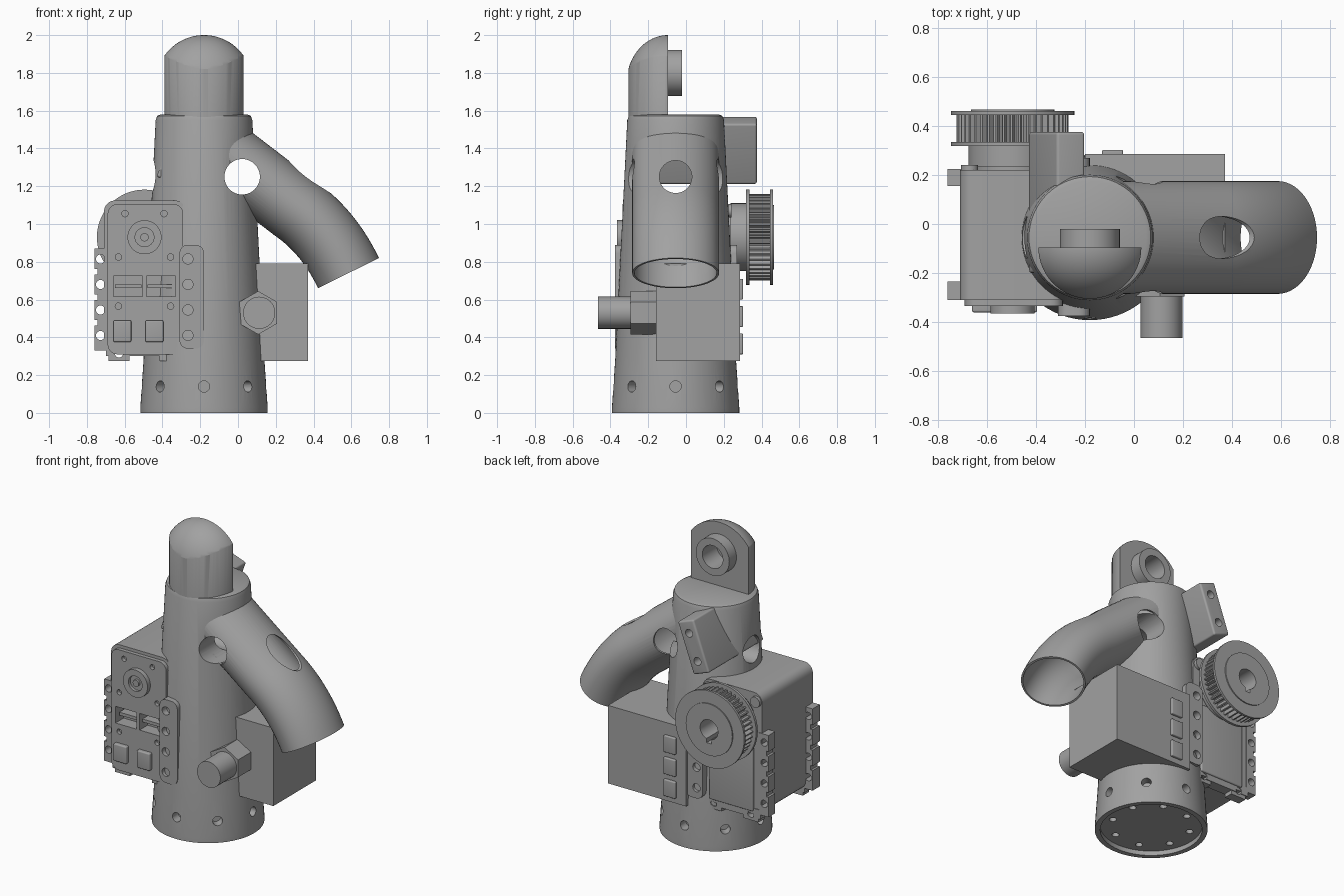
import bpy, bmesh, math
from mathutils import Vector, Matrix

old = bpy.data.objects.get("Cube")
if old:
    bpy.data.objects.remove(old, do_unlink=True)

grey = bpy.data.materials.new("mid grey")
grey.use_nodes = True
COLOR = (0.36, 0.36, 0.36, 1)
grey.diffuse_color = COLOR
grey.node_tree.nodes["Principled BSDF"].inputs["Base Color"].default_value = COLOR

CX, CY = -0.18, -0.055          # column axis
MX, MZ = -0.495, 0.93           # motor shaft axis
AXES = {"x": Matrix.Rotation(math.pi / 2, 4, "Y"),
        "y": Matrix.Rotation(math.pi / 2, 4, "X"),
        "z": Matrix.Identity(4)}


def finish(name, bm):
    bmesh.ops.recalc_face_normals(bm, faces=bm.faces)
    mesh = bpy.data.meshes.new(name)
    bm.to_mesh(mesh)
    bm.free()
    mesh.materials.append(grey)
    ob = bpy.data.objects.new(name, mesh)
    bpy.context.collection.objects.link(ob)
    return ob


def activate(ob):
    bpy.ops.object.select_all(action="DESELECT")
    ob.select_set(True)
    bpy.context.view_layer.objects.active = ob


def smooth(ob):
    activate(ob)
    bpy.ops.object.shade_smooth_by_angle(angle=math.radians(35))
    return ob


def box(name, x, y, z, bevel=0.0, edges=lambda d: True):
    """Box from (min, max) ranges; bevels edges whose direction passes the rule."""
    bm = bmesh.new()
    bmesh.ops.create_cube(bm, size=1)
    for v in bm.verts:
        v.co = [r[0] + (c + 0.5) * (r[1] - r[0]) for c, r in zip(v.co, (x, y, z))]
    if bevel:
        chosen = [e for e in bm.edges if edges(e.verts[1].co - e.verts[0].co)]
        bmesh.ops.bevel(bm, geom=chosen, offset=bevel, segments=5, profile=0.5, affect="EDGES")
    return smooth(finish(name, bm))


def cyl(name, axis, center, r, length, sides=48, r2=None):
    bm = bmesh.new()
    bmesh.ops.create_cone(bm, cap_ends=True, segments=sides, radius1=r,
                          radius2=r if r2 is None else r2, depth=length,
                          matrix=Matrix.Translation(center) @ AXES[axis])
    return smooth(finish(name, bm))


def ycyl(name, x, z, r, y0, y1, sides=48):
    return cyl(name, "y", (x, (y0 + y1) / 2, z), r, y1 - y0, sides)


def revolve(name, profile, steps=72):
    """Lathe an (r, z) profile about the column axis."""
    bm = bmesh.new()
    verts = [bm.verts.new((r, 0, z)) for r, z in profile]
    edges = [bm.edges.new(p) for p in zip(verts, verts[1:])]
    bmesh.ops.spin(bm, geom=verts + edges, cent=(0, 0, 0), axis=(0, 0, 1),
                   angle=math.tau, steps=steps)
    bmesh.ops.remove_doubles(bm, verts=bm.verts, dist=1e-5)
    bmesh.ops.translate(bm, verts=bm.verts, vec=(CX, CY, 0))
    return finish(name, bm)


def combine(ob, cutters, op="DIFFERENCE", keep=False):
    for c in cutters:
        activate(ob)
        mod = ob.modifiers.new("cut", "BOOLEAN")
        mod.operation, mod.solver, mod.object = op, "EXACT", c
        bpy.ops.object.modifier_apply(modifier=mod.name)
    if not keep:
        for c in cutters:
            bpy.data.objects.remove(c, do_unlink=True)
    return smooth(ob)


# Tapered column with recessed underside and rounded shoulder
column = revolve("column", [(0, 0.03), (0.305, 0.03), (0.305, 0), (0.337, 0), (0.337, 0.03),
                            (0.32, 0.28), (0.256, 1.55), (0.248, 1.572), (0.23, 1.58), (0, 1.58)])
base_holes = []
for i in range(8):
    a = i * math.tau / 8
    d = Vector((math.cos(a), math.sin(a), 0))
    h = cyl("hole", "x", (0, 0, 0), 0.03, 0.12, 20)
    h.matrix_world = Matrix.Translation(Vector((CX, CY, 0.14)) + d * 0.33) @ Matrix.Rotation(a, 4, "Z")
    base_holes.append(h)
    a += math.pi / 8
    base_holes.append(cyl("hole", "z", (CX + 0.24 * math.cos(a), CY + 0.24 * math.sin(a), 0.03),
                          0.022, 0.1, 16))
combine(column, base_holes)

# Curved oval pipe
bm = bmesh.new()
P = [Vector((x, CY, z)) for x, z in ((-0.15, 1.43), (0.3, 1.085), (0.48, 0.96), (0.585, 0.74))]
path = [P[0]] + [P[1] * (1 - t) ** 2 + P[2] * 2 * t * (1 - t) + P[3] * t * t
                 for t in (i / 14 for i in range(15))]
rings = []
for i, p in enumerate(path):
    t = (path[min(i + 1, len(path) - 1)] - path[max(i - 1, 0)]).normalized()
    n = Vector((-t.z, 0, t.x))
    rings.append([bm.verts.new(p + n * 0.18 * math.cos(a) + Vector((0, 0.23 * math.sin(a), 0)))
                  for a in (k * math.tau / 56 for k in range(56))])
for r0, r1 in zip(rings, rings[1:]):
    for k in range(56):
        bm.faces.new((r0[k], r0[k - 1], r1[k - 1], r1[k]))
pipe = finish("curved_pipe", bm)
activate(pipe)
wall = pipe.modifiers.new("wall", "SOLIDIFY")
wall.thickness, wall.offset = 0.012, -1
bpy.ops.object.modifier_apply(modifier=wall.name)

# Crossing through-holes in column and pipe
cross = [ycyl("cross_y", 0.022, 1.25, 0.094, -1, 1), cyl("cross_x", "x", (0, CY, 1.25), 0.086, 3)]
combine(column, cross, keep=True)
combine(pipe, cross)

# Domed half-round head with bored boss
head = cyl("domed_head", "z", (CX, -0.095, 1.75), 0.21, 0.6, 64)
dome = revolve("dome", [(0, 1.4)] + [(0.256, 1.4)] +
               [(0.256 * math.cos(a), 1.744 + 0.256 * math.sin(a))
                for a in (k * math.pi / 40 for k in range(21))])
dome.data.transform(Matrix.Translation((CX, -0.095, 0)) @ Matrix.Diagonal((1, 0.86, 1, 1))
                    @ Matrix.Translation((-CX, -CY, 0)))
combine(head, [dome], "INTERSECT")
combine(head, [box("back_cut", (-1, 1), (-0.095, 1), (1, 3))])
boss = ycyl("head_boss", CX, 1.8, 0.122, -0.11, -0.02)
bore = ycyl("bore", CX, 1.8, 0.075, -0.17, 0.1)
combine(head, [bore], keep=True)
combine(boss, [bore])

# Slanted mounting block with two screw holes
block = box("mounting_block", (-0.061, 0.061), (-0.2, 0.375), (-0.17, 0.17), 0.012)
combine(block, [ycyl("hole", 0, z, 0.026, 0.3, 0.5, 20) for z in (-0.09, 0.09)])
block.matrix_world = Matrix.Translation((-0.315, 0, 1.39)) @ Matrix.Rotation(math.radians(20), 4, "Y")

# Side box, connector pads and hex fitting
box("side_box", (-0.2, 0.37), (-0.16, 0.285), (0.275, 0.79))
for z in (0.31, 0.455, 0.6):
    box("connector_pad", (-0.13, -0.045), (0.27, 0.302), (z, z + 0.11), 0.006)
ycyl("hex_fitting", 0.107, 0.53, 0.115, -0.295, -0.15, 6)
ycyl("fitting_shaft", 0.112, 0.53, 0.085, -0.465, -0.29)

# Motor housing with rounded top and recessed windows
upright = lambda d: abs(d.y) > 0.3
body = box("motor_housing", (-0.71, -0.275), (-0.31, 0.22), (0.32, 1.125), 0.06, upright)
plate = box("motor_front_plate", (-0.69, -0.29), (-0.335, -0.3), (0.31, 1.105), 0.05,
            lambda d: abs(d.y) > 0.02)
wells = [box("well", (x, x + 0.155), (-0.4, -0.25), (0.615, 0.725)) for x in (-0.66, -0.485)]
wells += [ycyl("hole", MX + s * dx, z, 0.017, -0.4, -0.28, 16)
          for s in (-1, 1) for dx, z in ((0.103, 1.055), (0.138, 0.825), (0.138, 0.565))]
combine(body, wells[:2], keep=True)
combine(plate, wells)
for x in (-0.66, -0.49):
    box("front_button", (x, x + 0.095), (-0.36, -0.3), (0.375, 0.49), 0.008)
    box("well_bar", (x + 0.01, x + 0.15), (-0.31, -0.25), (0.66, 0.68))
front_boss = ycyl("front_boss", MX, MZ, 0.09, -0.365, -0.3)
combine(front_boss, [ycyl("bore", MX, MZ, 0.05, -0.4, -0.345)])
ycyl("front_boss_pin", MX, MZ, 0.022, -0.36, -0.33, 20)
box("motor_back_plate", (-0.65, -0.33), (0.21, 0.235), (0.34, 0.8), 0.01)
for x in (-0.67, -0.32):
    ycyl("corner_screw", x, 1.07, 0.035, 0.2, 0.24, 20)

# Notched edge strips, inner straps and bottom lugs, front and back
LEVELS = (0.41, 0.545, 0.68, 0.815)
for side, (y0, y1) in {"front": (-0.31, -0.235), "back": (0.155, 0.225)}.items():
    strip = box(side + "_edge_strip", (-0.76, -0.69), (y0, y1), (0.33, 0.87))
    cuts = [ycyl("hole", -0.728, z, 0.024, -1, 1, 20) for z in LEVELS]
    cuts += [box("notch", (-0.8, -0.745), (-1, 1), (z + 0.052, z + 0.083)) for z in LEVELS[:3]]
    combine(strip, cuts)
    shift = -0.065 if side == "front" else 0.045
    strap = box(side + "_strap", (-0.31, -0.18), (y0 + shift, y1 + shift), (0.34, 0.89), 0.045,
                lambda d: abs(d.y) > 0.05)
    combine(strap, [ycyl("hole", -0.265, z, 0.027, -1, 1, 20) for z in LEVELS])
    rail = box(side + "_bottom_rail", (-0.7, -0.31), (y0, y1), (0.3, 0.36))
    lugs = [box("lug", (x - 0.055, x + 0.055), (y0 + 0.005, y1 - 0.005), (0.275, 0.35))
            for x in (-0.63, -0.36)]
    combine(rail, lugs, "UNION")
    combine(rail, [ycyl("hole", x, 0.315, 0.022, -1, 1, 20) for x in (-0.63, -0.36)])

# Toothed pulley with keyed bore
ycyl("pulley_hub", MX, MZ, 0.18, 0.235, 0.32)
ycyl("motor_collar", MX, MZ, 0.16, 0.2, 0.25)
bm = bmesh.new()
TEETH = 44
ring = []
for i in range(TEETH * 4):
    a, r = i * math.tau / (TEETH * 4), 0.228 if i % 4 < 2 else 0.205
    ring.append(bm.verts.new((MX + r * math.cos(a), 0.325, MZ + r * math.sin(a))))
top = bmesh.ops.extrude_face_region(bm, geom=[bm.faces.new(ring)])["geom"]
bmesh.ops.translate(bm, vec=(0, 0.13, 0), verts=[g for g in top if isinstance(g, bmesh.types.BMVert)])
parts = [finish("pulley_teeth", bm),
         ycyl("pulley_inner_flange", MX, MZ, 0.252, 0.318, 0.335, 64),
         ycyl("pulley_outer_flange", MX, MZ, 0.252, 0.445, 0.46, 64),
         ycyl("pulley_face", MX, MZ, 0.17, 0.45, 0.467, 64)]
bore = ycyl("bore", MX, MZ, 0.065, 0.3, 0.6)
key = box("key", (MX - 0.018, MX + 0.018), (0.3, 0.6), (MZ - 0.09, MZ))
for p in parts:
    combine(p, [bore, key], keep=True)
for c in (bore, key):
    bpy.data.objects.remove(c, do_unlink=True)
